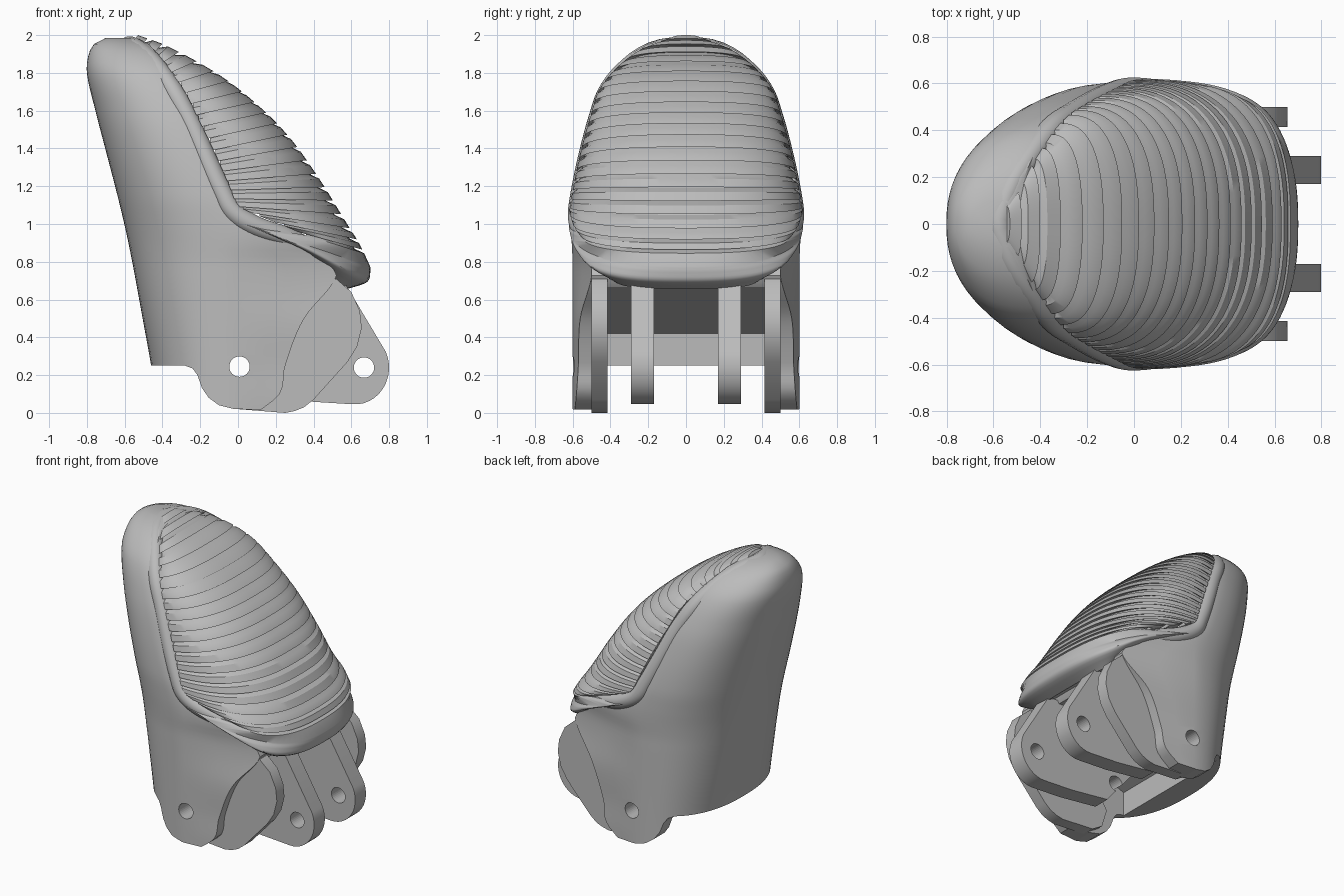
import bpy, bmesh, math

cube = bpy.data.objects.get("Cube")
if cube:
    bpy.data.objects.remove(cube, do_unlink=True)

grey = bpy.data.materials.new("neutral_grey_plastic")
grey.use_nodes = True
grey.diffuse_color = (0.5, 0.5, 0.5, 1)
grey.node_tree.nodes["Principled BSDF"].inputs["Base Color"].default_value = (0.5, 0.5, 0.5, 1)


def make(name, bm):
    bmesh.ops.recalc_face_normals(bm, faces=bm.faces)
    mesh = bpy.data.meshes.new(name)
    bm.to_mesh(mesh)
    bm.free()
    mesh.materials.append(grey)
    ob = bpy.data.objects.new(name, mesh)
    bpy.context.collection.objects.link(ob)
    return ob


def loft(name, rings):
    """Closed solid through equal-length rings."""
    bm = bmesh.new()
    rows = [[bm.verts.new(p) for p in ring] for ring in rings]
    n = len(rows[0])
    for a, b in zip(rows, rows[1:]):
        for i in range(n):
            j = (i + 1) % n
            bm.faces.new((a[i], a[j], b[j], b[i]))
    bm.faces.new(rows[0])
    bm.faces.new(rows[-1])
    return make(name, bm)


def prism(name, outline, y0, y1):
    return loft(name, [[(x, y, z) for x, z in outline] for y in (y0, y1)])


def disc(x, z, r, n=32):
    return [(x + r * math.cos(k * math.tau / n), z + r * math.sin(k * math.tau / n)) for k in range(n)]


def cut(ob, cutter):
    mod = ob.modifiers.new("cut", "BOOLEAN")
    mod.operation = "DIFFERENCE"
    mod.solver = "EXACT"
    mod.object = cutter
    cutter.hide_render = True
    cutter.hide_viewport = True
    cutter.display_type = "WIRE"


def smooth(ob, angle=32):
    bpy.ops.object.select_all(action="DESELECT")
    bpy.context.view_layer.objects.active = ob
    ob.select_set(True)
    bpy.ops.object.shade_smooth_by_angle(angle=math.radians(angle))


def sample(table, t):
    """Smooth interpolation of rows keyed by their first value."""
    for i in range(len(table) - 1):
        a, b = table[i], table[i + 1]
        if t <= b[0] or i == len(table) - 2:
            p, q = table[max(i - 1, 0)], table[min(i + 2, len(table) - 1)]
            h = b[0] - a[0]
            u = (t - a[0]) / h
            out = []
            for k in range(1, len(a)):
                m0 = (b[k] - p[k]) / (b[0] - p[0]) * h
                m1 = (q[k] - a[k]) / (q[0] - a[0]) * h
                out.append((2*u**3 - 3*u*u + 1) * a[k] + (u**3 - 2*u*u + u) * m0
                           + (3*u*u - 2*u**3) * b[k] + (u**3 - u*u) * m1)
            return out


# Shell sections: height, back x, widest x, front x, half width, front half width
SHELL = [(0, -.43, 0, .1, .6, .59), (.1, -.44, 0, .22, .6, .58), (.25, -.46, 0, .25, .6, .57),
         (.5, -.505, 0, .35, .6, .56), (.72, -.545, 0, .52, .6, .5), (.8, -.56, 0, .46, .6, .51),
         (.9, -.58, 0, .28, .605, .56), (1, -.602, -.03, .06, .605, .59),
         (1.15, -.638, -.1, -.06, .595, .58), (1.4, -.703, -.22, -.18, .55, .54),
         (1.6, -.755, -.31, -.27, .495, .485), (1.8, -.8, -.42, -.37, .4, .39),
         (1.9, -.79, -.47, -.43, .3, .29), (1.96, -.755, -.53, -.48, .19, .18),
         (1.985, -.7, -.56, -.53, .1, .09)]


def shell_ring(z, back, mid, front, w, wf):
    ring = [(front, -wf, z), ((front + mid) / 2, -(w + wf) / 2, z)]
    power = .82 + .03 * z
    for k in range(33):
        a = math.pi * (k / 32 - .5)
        ring.append((mid - (mid - back) * abs(math.cos(a)) ** power,
                     w * math.copysign(abs(math.sin(a)) ** power, a), z))
    return ring + [((front + mid) / 2, (w + wf) / 2, z), (front, wf, z)]


heights = [1.985 * k / 60 for k in range(61)]
shell = loft("shell", [shell_ring(z, *sample(SHELL, z)) for z in heights])

# Open socket with a sloped ceiling, lower ear outline and pin holes
cut(shell, prism("socket_cutter", [(-.3, -.3), (-.3, .42), (.4, .66), (1, .66), (1, -.3)], -.46, .46))
cut(shell, prism("ear_outline_cutter", [(-1, -.2), (-1, .25), (-.28, .25), (-.24, .235), (-.215, .2),
                                       (-.19, .13), (-.155, .08), (-.1, .04), (-.02, .02),
                                       (.3, .015), (.3, -.2)], -1, 1))
pin = prism("ear_pin_cutter", disc(.008, .245, .054), -1, 1)
cut(shell, pin)
smooth(shell)

# Ribbed pad: key, edge x, edge z, half width, crest x, crest z
PAD = [(0, -.55, 1.975, .08, -.53, 2), (.1, -.43, 1.885, .28, -.37, 1.94), (.25, -.3, 1.73, .445, -.1, 1.79),
       (.4, -.21, 1.555, .51, .11, 1.625), (.55, -.12, 1.37, .56, .28, 1.45), (.7, -.05, 1.21, .595, .43, 1.24),
       (.82, 0, 1.1, .615, .535, 1.07), (.88, .07, 1.06, .615, .59, .98), (.94, .22, 1, .595, .635, .91),
       (1, .36, .94, .55, .668, .845)]
# Smooth lip below the ribs, with the same columns
LIP = [(0, .03, 1, .62, .7, .775), (.35, .2, .93, .6, .7, .74), (.7, .4, .83, .53, .68, .69),
       (1, .5, .7, .37, .575, .655)]


def pad_ring(table, t, depth=0):
    """Section of the pad; grooves run inward and upward, so every rib overhangs."""
    ex, ez, w, cx, cz = sample(table, t)
    lift = depth * (.9 * min(1, t / .3) - .45)
    ring = []
    for k in range(41):
        a = math.pi * (k / 40 - .5)
        c = abs(math.cos(a)) ** .8
        s = math.copysign(abs(math.sin(a)) ** .8, a)
        ring.append((ex + (cx - ex) * c - depth * c, (w - min(depth * .6, w / 2)) * s,
                     ez + (cz - ez) * c + lift))
    return ring


RIBS = 20
rings = []
for i in range(RIBS):
    t0, t1, t2 = i / RIBS, (i + .64) / RIBS, (i + .98) / RIBS
    rings += [pad_ring(PAD, t0), pad_ring(PAD, t1),
              pad_ring(PAD, t1, .05), pad_ring(PAD, t2, .05)]
rings.append(pad_ring(PAD, 1))
rings += [pad_ring(LIP, k / 12) for k in range(13)]
smooth(loft("ribbed_pad", rings))

# Rounded rim that frames the pad: key, x, half width, z
RIM = [(0, -.575, .02, 1.94), (.5, -.53, .15, 1.92), (1, -.46, .265, 1.86), (2, -.355, .4, 1.72),
       (3, -.26, .465, 1.55), (4, -.165, .52, 1.34), (5, -.085, .555, 1.17), (6, -.02, .57, 1.06),
       (7, .1, .56, .985), (8, .28, .51, .92), (9, .42, .42, .83), (10, .48, .32, .76)]
path = [sample(RIM, k / 5) for k in range(51)]
path = path[::-1] + [(x, -y, z) for x, y, z in path]
curve = bpy.data.curves.new("pad_rim", "CURVE")
curve.dimensions = "3D"
curve.bevel_depth = .055
curve.bevel_resolution = 5
curve.use_fill_caps = True
spline = curve.splines.new("POLY")
spline.points.add(len(path) - 1)
for point, co in zip(spline.points, path):
    point.co = (*co, 1)
spline.use_smooth = True
curve.materials.append(grey)
bpy.context.collection.objects.link(bpy.data.objects.new("pad_rim", curve))

# Inner cheek plates and hinge prongs, one of each per side
CHEEK = [(-.12, .2), (-.08, .07), (0, .02), (.25, 0), (.3, .01), (.35, .03), (.4, .07), (.58, .27),
         (.63, .35), (.655, .45), (.645, .54), (.6, .64), (.52, .71), (.3, .71), (0, .4)]
PRONG = [(.62 + .18 * math.cos(a), .24 + .195 * math.sin(a)) for a in
         [math.radians(d) for d in range(25, -96, -10)]]
PRONG += [(.38, .06), (.08, .1), (-.2, .45), (-.2, .6), (.2, .68), (.57, .68)]
tip_pin = prism("prong_pin_cutter", disc(.667, .24, .054), -1, 1)
for side, name in ((1, "left"), (-1, "right")):
    cheek = prism(name + "_cheek", CHEEK, side * .415, side * .5)
    cut(cheek, pin)
    smooth(cheek)
    prong = prism(name + "_prong", PRONG, side * .17, side * .29)
    cut(prong, tip_pin)
    cut(prong, pin)
    smooth(prong)
